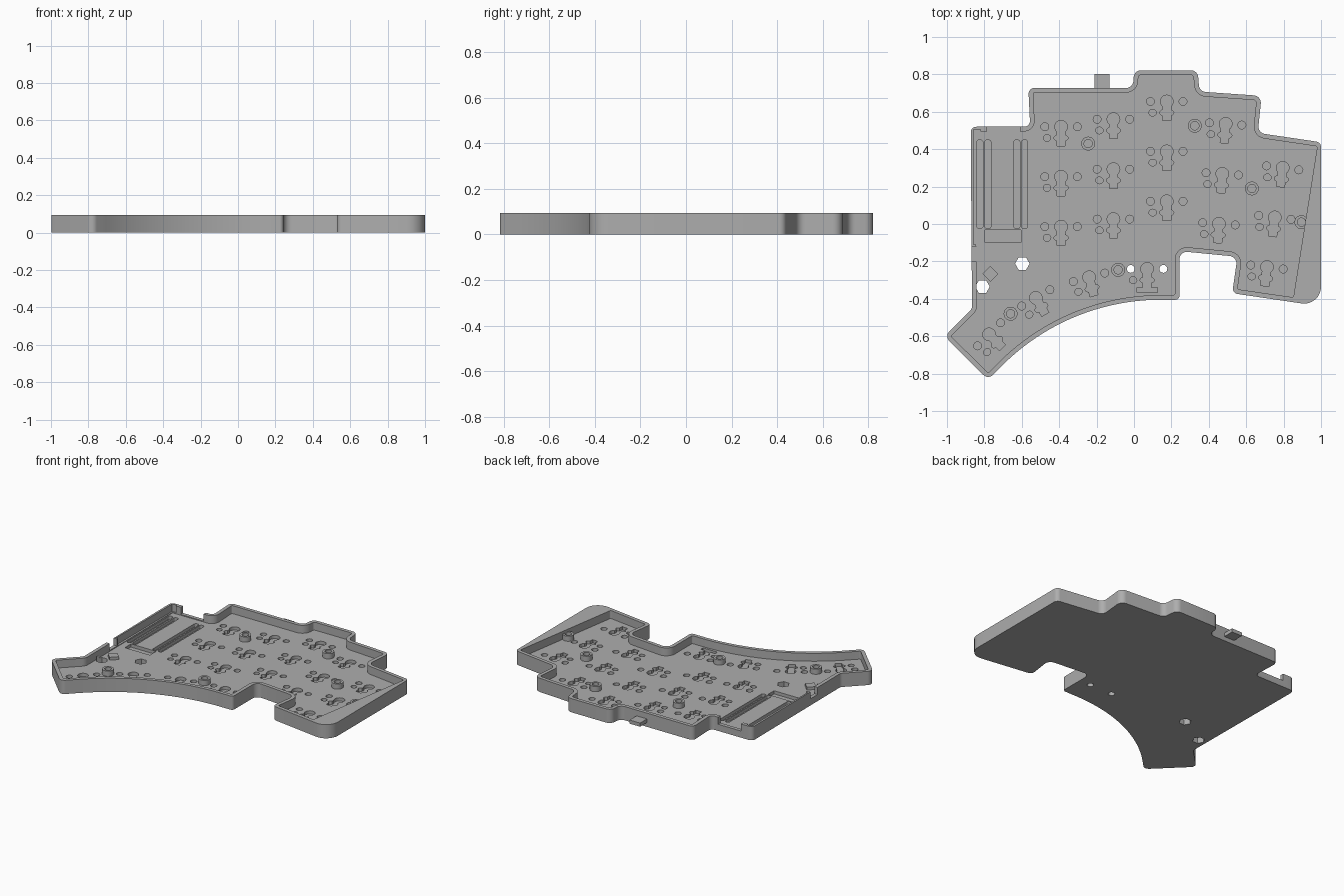
import bpy, bmesh, math
from mathutils import Vector, Matrix

if "Cube" in bpy.data.objects:
    bpy.data.objects.remove(bpy.data.objects["Cube"])

H, FLOOR, PIT, WALL = 0.095, 0.04, 0.018, 0.025

grey = bpy.data.materials.new("plain grey")
grey.use_nodes = True
colour = (0.42, 0.42, 0.42, 1)
grey.diffuse_color = colour
grey.node_tree.nodes["Principled BSDF"].inputs["Base Color"].default_value = colour


def prism(bm, pts, z0, z1):
    """Extrude a flat outline between two heights."""
    face = bm.faces.new([bm.verts.new((p[0], p[1], z0)) for p in pts])
    out = bmesh.ops.extrude_face_region(bm, geom=[face])["geom"]
    tops = [v for v in out if isinstance(v, bmesh.types.BMVert)]
    bmesh.ops.translate(bm, vec=(0, 0, z1 - z0), verts=tops)


def make(name, bm):
    bmesh.ops.recalc_face_normals(bm, faces=bm.faces[:])
    mesh = bpy.data.meshes.new(name)
    bm.to_mesh(mesh)
    bm.free()
    ob = bpy.data.objects.new(name, mesh)
    mesh.materials.append(grey)
    bpy.context.collection.objects.link(ob)
    return ob


def ellipse(x, y, rx, ry=None, n=20):
    ry = ry or rx
    return [(x + rx * math.cos(2 * math.pi * i / n), y + ry * math.sin(2 * math.pi * i / n))
            for i in range(n)]


def rect(x0, x1, y0, y1):
    return [(x0, y0), (x1, y0), (x1, y1), (x0, y1)]


def cross(a, b):
    return a.x * b.y - a.y * b.x


def fillet(corners):
    """Round every corner (x, y, radius) of a clockwise outline."""
    out, n = [], len(corners)
    for i, (x, y, r) in enumerate(corners):
        p = Vector((x, y))
        a = (Vector(corners[i - 1][:2]) - p).normalized()
        b = (Vector(corners[(i + 1) % n][:2]) - p).normalized()
        half = a.angle(b) / 2
        t = r / math.tan(half)
        centre = p + (a + b).normalized() * (r / math.sin(half))
        start, end = p + a * t - centre, p + b * t - centre
        turn = math.atan2(cross(start, end), start.dot(end))
        steps = 40 if r > 0.5 else 8
        for k in range(steps + 1):
            out.append(centre + Matrix.Rotation(turn * k / steps, 2) @ start)
    return out


def inset(corners, d):
    """Offset a clockwise outline inward, keeping fillets concentric."""
    out, n = [], len(corners)
    for i, (x, y, r) in enumerate(corners):
        p = Vector((x, y))
        u = (p - Vector(corners[i - 1][:2])).normalized()
        v = (Vector(corners[(i + 1) % n][:2]) - p).normalized()
        nu, nv = Vector((u.y, -u.x)), Vector((v.y, -v.x))
        q = p + (nu + nv) * d / (1 + nu.dot(nv))
        out.append((q.x, q.y, max(0.008, r - d if cross(u, v) < 0 else r + d)))
    return out


# Case outline, clockwise from the rear left corner
outline = [
    (-0.873, 0.52, 0.03), (-0.555, 0.52, 0.03), (-0.565, 0.727, 0.03), (-0.005, 0.727, 0.04),
    (0.0, 0.822, 0.04), (0.34, 0.822, 0.04), (0.35, 0.708, 0.04), (0.682, 0.685, 0.04),
    (0.662, 0.487, 0.04), (1.0, 0.437, 0.03), (1.0, -0.44, 0.09), (0.525, -0.37, 0.03),
    (0.553, -0.175, 0.04), (0.243, -0.145, 0.04), (0.243, -0.405, 0.02), (-0.353, -0.405, 1.2),
    (-0.78, -0.832, 0.035), (-1.013, -0.6, 0.035), (-0.866, -0.453, 0.03)]

bm = bmesh.new()
prism(bm, fillet(outline), 0, H)
case = make("case_shell", bm)

# Inner pocket, slanted on the right to leave a solid wedge
inner = inset(outline, WALL)
inner[9] = (0.98, 0.415, 0.01)
inner[10] = (0.852, -0.392, 0.01)
bm = bmesh.new()
prism(bm, fillet(inner), FLOOR, 0.2)
pocket = make("pocket_cutter", bm)

# Wall notches for the connectors and the thinned left wall
notches = bmesh.new()
prism(notches, rect(-0.785, -0.61, 0.46, 0.56), 0.046, 0.2)
prism(notches, rect(-0.92, -0.82, -0.2, -0.12), 0.046, 0.2)
prism(notches, rect(-0.858, -0.82, -0.11, 0.505), 0.044, 0.2)
notch_cutter = make("notch_cutter", notches)

# Key recesses: centre x, centre y, rotation in degrees
keys = [(x, y - 0.267 * row, 0) for x, y in ((-0.39, 0.52), (-0.11, 0.56), (0.175, 0.655))
        for row in range(3)]
keys += [(0.49 - 0.018 * row, 0.535 - 0.267 * row, -4) for row in range(3)]
keys += [(0.795 - 0.042 * row, 0.3 - 0.265 * row, -7) for row in range(3)]
keys += [(-0.24, -0.285, 15), (0.07, -0.24, 0), (-0.525, -0.395, 30), (-0.775, -0.59, 45)]

pits = bmesh.new()
for x, y, angle in keys:
    turn = Matrix.Rotation(math.radians(angle), 2)
    through = (x, y) == (0.07, -0.24)
    shapes = [ellipse(0, 0, 0.034), ellipse(-0.075, -0.06, 0.02, 0.018),
              ellipse(0, -0.06, 0.038, 0.019), rect(-0.022, 0.022, -0.102, 0)]
    if through:
        shapes.append(rect(-0.055, 0.055, -0.126, -0.1))
    for shape in shapes:
        prism(pits, [Vector((x, y)) + turn @ Vector(p) for p in shape], PIT, 0.06)
    for side in (-0.087, 0.087):
        spot = Vector((x, y)) + turn @ Vector((side, 0))
        prism(pits, ellipse(spot.x, spot.y, 0.021), -0.05 if through else PIT, 0.06)

# Controller bay slots and shallow tray
for x in (-0.824, -0.781, -0.626, -0.585):
    prism(pits, fillet([(x - 0.016, 0.45, 0.014), (x + 0.016, 0.45, 0.014),
                        (x + 0.016, -0.025, 0.014), (x - 0.016, -0.025, 0.014)]), PIT, 0.06)
prism(pits, rect(-0.797, -0.605, -0.1, -0.033), PIT, 0.06)

# Hexagonal through holes
for x, y in ((-0.597, -0.212), (-0.81, -0.335)):
    prism(pits, ellipse(x, y, 0.039, n=6), -0.05, 0.06)
pit_cutter = make("recess_cutter", pits)

for cutter in (pocket, notch_cutter, pit_cutter):
    mod = case.modifiers.new(cutter.name, "BOOLEAN")
    mod.operation = "DIFFERENCE"
    mod.solver = "EXACT"
    mod.use_self = cutter is pit_cutter
    mod.object = cutter
bpy.context.view_layer.update()
cut = bpy.data.meshes.new_from_object(case.evaluated_get(bpy.context.evaluated_depsgraph_get()))
case.modifiers.clear()
case.data = cut
for cutter in (pocket, notch_cutter, pit_cutter):
    bpy.data.objects.remove(cutter)

# Hollow screw posts
parts = [case]
for x, y in ((-0.245, 0.43), (0.325, 0.525), (0.63, 0.19), (-0.085, -0.245),
             (-0.66, -0.48), (0.895, 0.01)):
    bm = bmesh.new()
    rings = []
    for r, z in ((0.037, FLOOR - 0.005), (0.037, 0.076), (0.022, 0.076), (0.022, FLOOR)):
        rings.append([bm.verts.new((px, py, z)) for px, py in ellipse(x, y, r, n=24)])
    for low, high in zip(rings, rings[1:]):
        for i in range(24):
            j = (i + 1) % 24
            bm.faces.new((low[i], low[j], high[j], high[i]))
    bm.faces.new(rings[-1])
    parts.append(make("screw_post", bm))

# Rear tab and small diamond block
bm = bmesh.new()
prism(bm, rect(-0.21, -0.13, 0.71, 0.803), 0.03, 0.055)
make("rear_tab", bm)
bm = bmesh.new()
prism(bm, ellipse(-0.768, -0.267, 0.042, n=4), FLOOR - 0.005, 0.06)
make("diamond_block", bm)

# Smooth the rounded walls, keep edges sharp
bpy.ops.object.select_all(action="DESELECT")
for ob in parts:
    ob.select_set(True)
bpy.context.view_layer.objects.active = case
bpy.ops.object.shade_smooth_by_angle(angle=math.radians(30))
